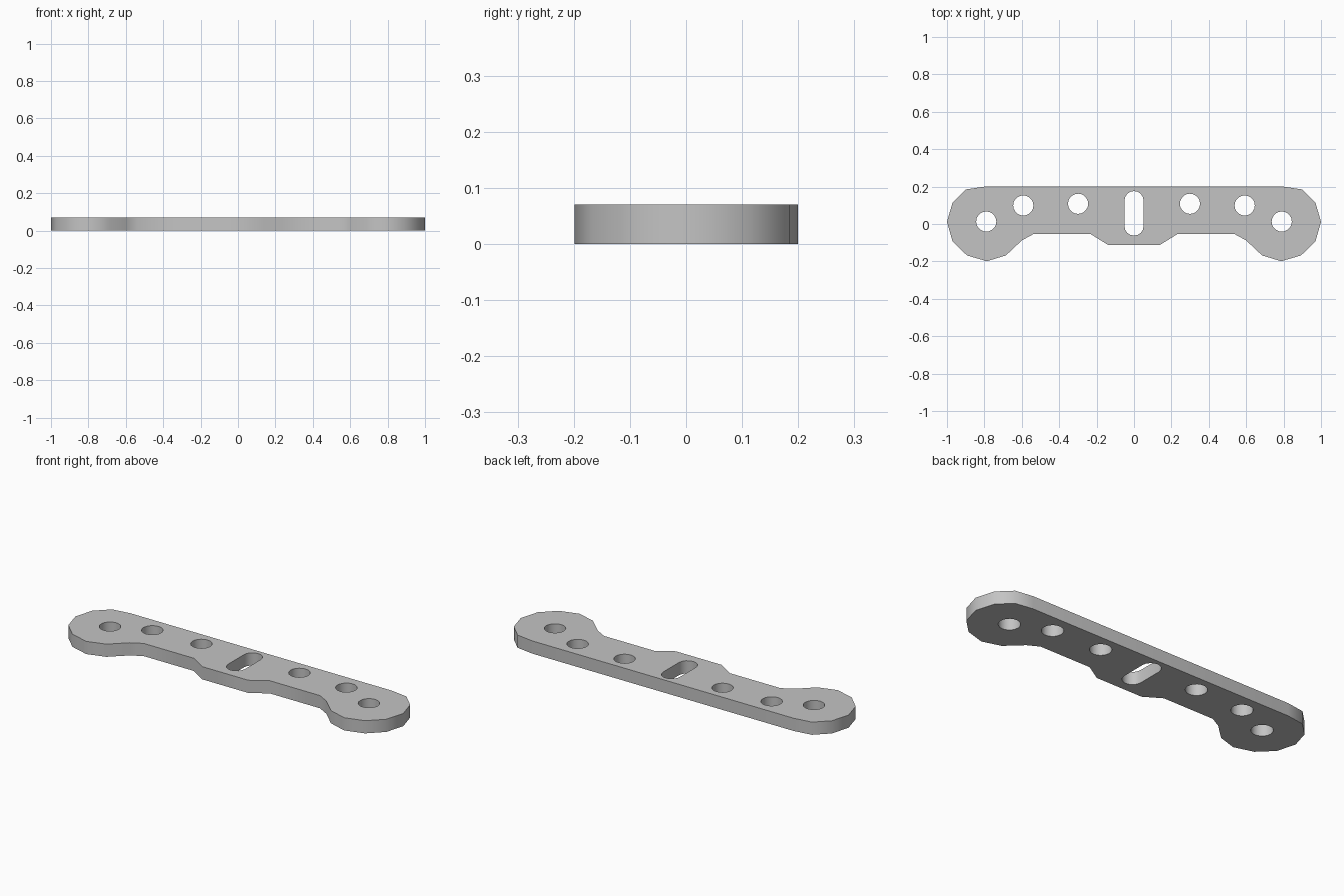
import bpy
import bmesh
from math import pi, cos, sin, radians

default = bpy.data.objects.get("Cube")
if default:
    bpy.data.objects.remove(default, do_unlink=True)

THICKNESS = 0.07

# One half of the plate outline, from the top edge round to the bottom tab
HALF = [(0.797, 0.2), (0.898, 0.185), (0.97, 0.115), (1.0, 0.012),
        (0.97, -0.093), (0.893, -0.168), (0.787, -0.199), (0.685, -0.168),
        (0.6, -0.088), (0.538, -0.054), (0.232, -0.054), (0.14, -0.111)]


def mirrored(points):
    return points + [(-x, y) for x, y in reversed(points)]


def circle(cx, cy, r, n=20):
    return [(cx + r * cos(2 * pi * i / n), cy + r * sin(2 * pi * i / n)) for i in range(n)]


def slot(low, high, r, n=8):
    top = [(r * cos(pi * i / n), high - r + r * sin(pi * i / n)) for i in range(n + 1)]
    return top + [(-x, low + high - y) for x, y in top]


# Outline, round holes on both sides, and the central slot
loops = [mirrored(HALF), slot(-0.062, 0.176, 0.051)]
for x, y in [(0.79, 0.013), (0.592, 0.099), (0.299, 0.108)]:
    for side in (1, -1):
        loops.append(circle(side * x, y, 0.054))

# Flat profile filled between the loops
bm = bmesh.new()
edges = []
for loop in loops:
    verts = [bm.verts.new((x, y, THICKNESS / 2)) for x, y in loop]
    edges += [bm.edges.new((v, verts[i - 1])) for i, v in enumerate(verts)]
bmesh.ops.triangle_fill(bm, edges=edges, use_beauty=True, normal=(0, 0, 1))
mesh = bpy.data.meshes.new("mounting_plate")
bm.to_mesh(mesh)
bm.free()
plate = bpy.data.objects.new("mounting_plate", mesh)
bpy.context.collection.objects.link(plate)

# Thickness
solid = plate.modifiers.new("Thickness", "SOLIDIFY")
solid.thickness = THICKNESS
solid.offset = 0
bpy.ops.object.select_all(action="DESELECT")
plate.select_set(True)
bpy.context.view_layer.objects.active = plate
bpy.ops.object.modifier_apply(modifier=solid.name)
bpy.ops.object.shade_smooth_by_angle(angle=radians(40))

# Plain grey metal
grey = bpy.data.materials.new("grey")
grey.use_nodes = True
colour = (0.55, 0.55, 0.55, 1)
grey.diffuse_color = colour
grey.node_tree.nodes["Principled BSDF"].inputs["Base Color"].default_value = colour
plate.data.materials.append(grey)
